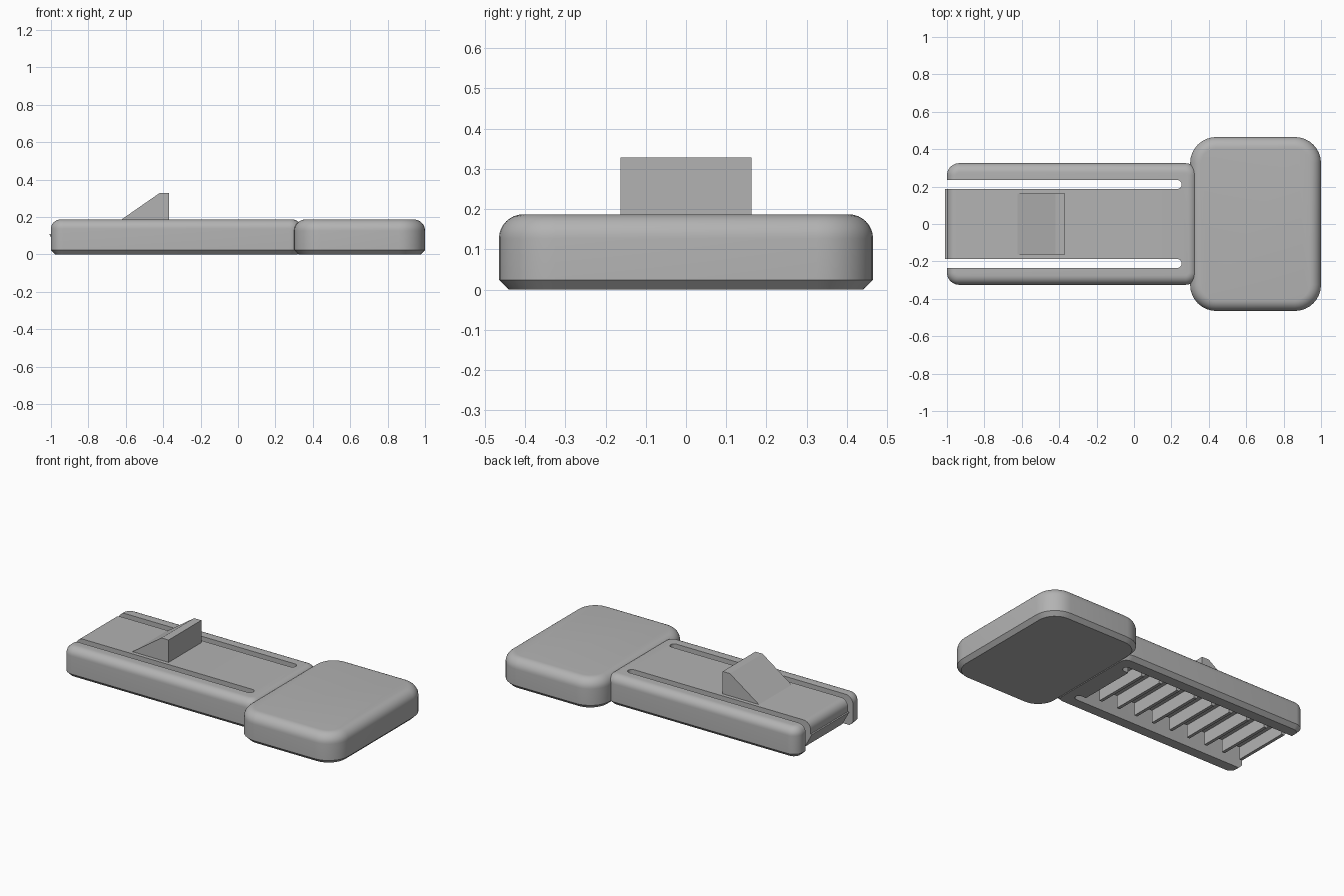
import bpy, bmesh, math

cube = bpy.data.objects.get("Cube")
if cube:
    bpy.data.objects.remove(cube)

grey = bpy.data.materials.new("plain_grey")
grey.use_nodes = True
COLOUR = (0.45, 0.45, 0.45, 1)
grey.diffuse_color = COLOUR
grey.node_tree.nodes["Principled BSDF"].inputs["Base Color"].default_value = COLOUR

TOP = 0.187


def finish(name, bm, smooth=False):
    bmesh.ops.recalc_face_normals(bm, faces=bm.faces)
    mesh = bpy.data.meshes.new(name)
    bm.to_mesh(mesh)
    bm.free()
    mesh.materials.append(grey)
    ob = bpy.data.objects.new(name, mesh)
    bpy.context.collection.objects.link(ob)
    if smooth:
        smooth_sharp(ob)
    return ob


def smooth_sharp(ob):
    bpy.ops.object.select_all(action='DESELECT')
    ob.select_set(True)
    bpy.context.view_layer.objects.active = ob
    bpy.ops.object.shade_smooth_by_angle(angle=math.radians(30))


def rounded_rect(x0, x1, y, r, inset, n=8):
    """Plan outline with rounded corners, shrunk by inset."""
    pts = []
    rr = r - inset
    corners = ((x1 - r, y - r), (x0 + r, y - r), (x0 + r, r - y), (x1 - r, r - y))
    for k, (cx, cy) in enumerate(corners):
        for i in range(n + 1):
            a = math.pi / 2 * (k + i / n)
            pts.append((cx + rr * math.cos(a), cy + rr * math.sin(a)))
    return pts


def slab(name, x0, x1, y, corner, fillet, chamfer=0.024):
    """Rounded slab with a chamfered underside and a filleted top."""
    layers = [(0, chamfer), (chamfer, 0)]
    for i in range(9):
        a = math.pi / 2 * i / 8
        layers.append((TOP - fillet + fillet * math.sin(a), fillet * (1 - math.cos(a))))
    bm = bmesh.new()
    rings = [[bm.verts.new((px, py, z)) for px, py in rounded_rect(x0, x1, y, corner, d)]
             for z, d in layers]
    n = len(rings[0])
    for low, high in zip(rings, rings[1:]):
        for i in range(n):
            j = (i + 1) % n
            bm.faces.new((low[i], low[j], high[j], high[i]))
    bm.faces.new(rings[0])
    bm.faces.new(rings[-1])
    return finish(name, bm)


def prism(name, outline, axis, a, b):
    """Extrude a 2D outline along y (x,z outline) or z (x,y outline)."""
    bm = bmesh.new()
    place = (lambda p, t: (p[0], t, p[1])) if axis == 'y' else (lambda p, t: (p[0], p[1], t))
    ends = [[bm.verts.new(place(p, t)) for p in outline] for t in (a, b)]
    n = len(outline)
    for i in range(n):
        j = (i + 1) % n
        bm.faces.new((ends[0][i], ends[0][j], ends[1][j], ends[1][i]))
    for ring in ends:
        bm.faces.new(ring)
    return finish(name, bm)


def cut(target, cutter):
    mod = target.modifiers.new("cut", 'BOOLEAN')
    mod.operation = 'DIFFERENCE'
    mod.solver = 'EXACT'
    mod.object = cutter
    bpy.context.view_layer.objects.active = target
    bpy.ops.object.modifier_apply(modifier=mod.name)
    bpy.data.objects.remove(cutter)


# Wide grip end
head = slab("grip_head", 0.30, 1.0, 0.465, 0.14, 0.06)
smooth_sharp(head)

# Narrow body: two side rails joined to a flexible tongue
body = slab("rail_body", -1.0, 0.34, 0.325, 0.065, 0.05)

# Hollow below the tongue
hollow = [(-1.1, -0.1), (0.2, -0.1), (0.2, 0.1), (-1.1, 0.1)]
cut(body, prism("hollow_cutter", hollow, 'y', -0.21, 0.21))

# Round-ended slots on both sides of the tongue
HALF = 0.024
for side in (-1, 1):
    yc = side * 0.211
    outline = [(-1.1, yc + HALF), (-1.1, yc - HALF)]
    for i in range(13):
        a = -math.pi / 2 + math.pi * i / 12
        outline.append((0.231 + HALF * math.cos(a), yc + HALF * math.sin(a)))
    cut(body, prism("slot_cutter", outline, 'z', -0.1, 0.3))
smooth_sharp(body)

# Ratchet teeth under the tongue: upright faces toward the grip
PITCH = 0.13
for k in range(9):
    x = 0.1 - k * PITCH
    tooth = [(x, 0.11), (x, 0.02), (x - 0.02, 0.02), (x - 0.07, 0.11)]
    prism(f"tooth_{k + 1}", tooth, 'y', -0.187, 0.187)

# Ramp-shaped catch on top of the tongue
ramp = [(-0.63, TOP - 0.005), (-0.42, 0.328), (-0.37, 0.328), (-0.37, TOP - 0.005)]
prism("catch_ramp", ramp, 'y', -0.163, 0.163)
